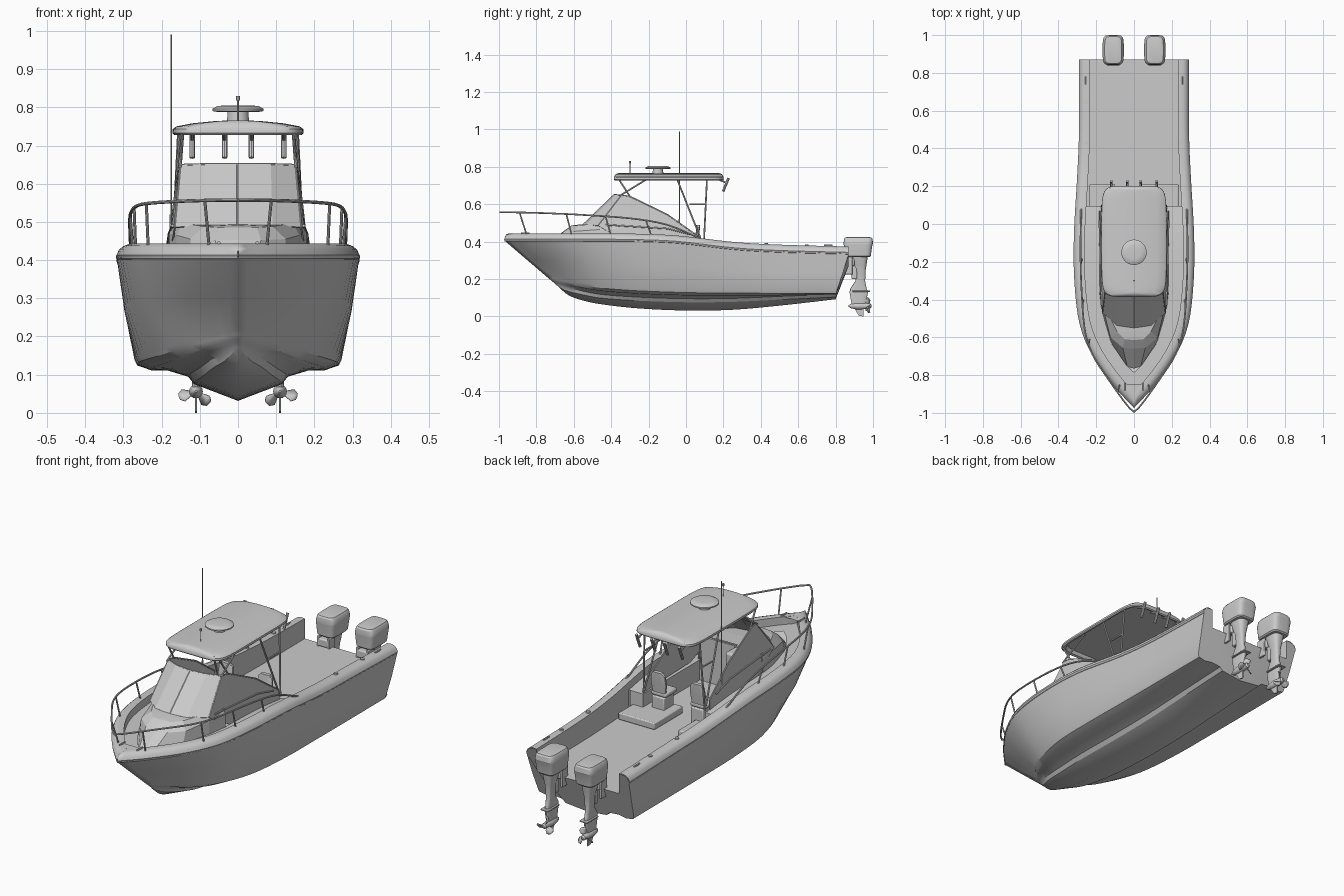
import bpy, bmesh, math
from mathutils import Vector as V

if "Cube" in bpy.data.objects:
    bpy.data.objects.remove(bpy.data.objects["Cube"])


def make(name, verts, faces, mirror=False, solid=0, bevel=0):
    me = bpy.data.meshes.new(name)
    me.from_pydata([tuple(v) for v in verts], [], faces)
    bm = bmesh.new()
    bm.from_mesh(me)
    bmesh.ops.remove_doubles(bm, verts=bm.verts, dist=1e-5)
    bmesh.ops.recalc_face_normals(bm, faces=bm.faces)
    bm.to_mesh(me)
    bm.free()
    ob = bpy.data.objects.new(name, me)
    bpy.context.collection.objects.link(ob)
    if solid:
        m = ob.modifiers.new("solid", 'SOLIDIFY')
        m.thickness, m.offset = solid, 0
    if bevel:
        m = ob.modifiers.new("bevel", 'BEVEL')
        m.width, m.segments = bevel, 2
    if mirror:
        ob.modifiers.new("mirror", 'MIRROR')
    return ob


def loft(name, rings, closed=False, caps=False, **kw):
    n = len(rings[0])
    faces = []
    for i in range(len(rings) - 1):
        for j in range(n if closed else n - 1):
            k = (j + 1) % n
            faces.append((i*n + j, i*n + k, (i+1)*n + k, (i+1)*n + j))
    if caps:
        faces += [tuple(range(n)), tuple((len(rings)-1)*n + j for j in range(n))]
    return make(name, [p for r in rings for p in r], faces, **kw)


def box(name, x0, x1, y0, y1, z0, z1, **kw):
    return loft(name, [[(x0, y0, z), (x1, y0, z), (x1, y1, z), (x0, y1, z)] for z in (z0, z1)],
                True, True, **kw)


def ring(cx, cy, z, hx, hy, e=2, n=24):
    # superellipse outline at height z
    out = []
    for i in range(n):
        a = 2*math.pi*(i + .5)/n
        c, s = math.cos(a), math.sin(a)
        out.append((cx + hx*math.copysign(abs(c)**(2/e), c),
                    cy + hy*math.copysign(abs(s)**(2/e), s), z))
    return out


def smooth(pts, k=4):
    # Catmull-Rom through the points
    p = [V(q) for q in pts]
    p = [2*p[0] - p[1]] + p + [2*p[-1] - p[-2]]
    out = []
    for i in range(1, len(p) - 2):
        a, b, c, d = p[i-1:i+3]
        for j in range(k):
            t = j/k
            out.append(.5*(2*b + (c-a)*t + (2*a-5*b+4*c-d)*t*t + (3*b-a-3*c+d)*t**3))
    return out + [p[-2]]


def tube(name, pts, r=.004, n=8, **kw):
    p = [V(q) for q in pts]
    u, rings = None, []
    for i in range(len(p)):
        t = (p[min(i+1, len(p)-1)] - p[max(i-1, 0)]).normalized()
        u = (t.orthogonal() if u is None else u - t*u.dot(t)).normalized()
        w = t.cross(u)
        rings.append([p[i] + r*(u*math.cos(2*math.pi*j/n) + w*math.sin(2*math.pi*j/n)) for j in range(n)])
    return loft(name, rings, True, True, **kw)


# hull rails, bow to stern
keel = smooth([(0, -.678, .155), (0, -.63, .115), (0, -.56, .088), (0, -.45, .065), (0, -.25, .043),
               (0, 0, .032), (0, .25, .036), (0, .5, .058), (0, .8, .092)])
strake = smooth([(0, -.70, .175), (.03, -.645, .14), (.065, -.56, .118), (.09, -.45, .098), (.11, -.25, .084),
                 (.115, 0, .076), (.115, .25, .078), (.115, .5, .09), (.115, .803, .104)])
chine = smooth([(0, -.736, .205), (.07, -.655, .19), (.14, -.57, .172), (.2, -.45, .152), (.25, -.25, .137),
                (.264, 0, .128), (.264, .25, .125), (.264, .5, .124), (.264, .805, .124)])
mid = smooth([(0, -.853, .305), (.1, -.755, .3), (.195, -.63, .295), (.258, -.49, .285), (.292, -.27, .27),
              (.297, -.02, .265), (.287, .25, .245), (.28, .5, .235), (.28, .838, .23)])
sheer = smooth([(0, -.97, .405), (.105, -.855, .405), (.215, -.7, .405), (.285, -.53, .405), (.313, -.3, .404),
                (.315, -.05, .394), (.298, .25, .36), (.288, .5, .345), (.288, .87, .335)])


def inset(w, dz):
    out = []
    for i, p in enumerate(sheer):
        t = sheer[min(i+1, len(sheer)-1)] - sheer[max(i-1, 0)]
        t.z = 0
        t.normalize()
        out.append(V((max(0, p.x - w*t.y), p.y + w*t.x, p.z + dz)))
    return out


def between(f, dz):
    # rail between strake and chine, its lift fading in from the stem
    return [a.lerp(b, f) + V((0, 0, dz*min(1, a.x/.06))) for a, b in zip(strake, chine)]


chine_top = [V((p.x + .006, p.y, p.z + .012)) if p.x else V((0, p.y - .014, p.z + .012)) for p in chine]
lip, top, inner = inset(-.003, .008), inset(.014, .033), inset(.055, .037)
bottom = [keel, strake, between(.1, .014), between(.45, .012), between(.75, -.002), chine]
loft("hull", bottom + [chine_top, mid, sheer], mirror=True)
loft("gunwale", [sheer, lip, inset(.004, .024), top, inset(.03, .039), inner], mirror=True)
tube("rub_rail", inset(.001, 0), .003, 6, mirror=True)

# decks: raised foredeck walkway, lower cockpit
foot = [(-.77, 0), (-.755, .035), (-.63, .12), (-.48, .165), (-.36, .18), (.3, .18)]


def foot_x(y):
    if y <= foot[0][0]:
        return 0
    for (a, xa), (b, xb) in zip(foot, foot[1:]):
        if y <= b:
            return xa + (xb - xa)*(y - a)/(b - a)
    return .18


fore = [p for p in inner if p.y < .12]
aft = inner[len(fore) - 1:]
loft("foredeck", [fore, [p - V((0, 0, .04)) for p in fore],
                  [V((min(p.x, foot_x(p.y)), p.y, p.z - .04)) for p in fore]], mirror=True)
FL = .27
loft("cockpit", [aft, [V((p.x, p.y, FL)) for p in aft], [V((0, p.y, FL)) for p in aft]], mirror=True)
box("cabin_floor", -.18, .18, -.42, .12, FL - .01, FL)
by = fore[-1].y
box("side_bulkhead", .175, .247, -.42, by, FL, fore[-1].z - .042, mirror=True)
stern = [r[-1] for r in bottom + [chine_top, mid, sheer, lip, top, inner]]
end = [V((inner[-1].x, .87, FL)), V((0, .87, FL))]
make("transom", stern + end, [tuple(range(len(stern) + 2))], mirror=True)
tip = [p for p in top if p.y < -.84]
loft("bow_platform", [tip, [V((0, p.y, p.z + .004)) for p in tip]], mirror=True)

# cabin trunk
loft("cabin_trunk", [
    [(0, -.765, .365), (.035, -.755, .365), (.125, -.63, .365), (.17, -.48, .365), (.185, -.36, .365)],
    [(0, -.66, .452), (.06, -.655, .452), (.125, -.6, .455), (.16, -.46, .465), (.18, -.36, .47)],
    [(0, -.615, .485), (.05, -.61, .485), (.09, -.57, .488), (.145, -.46, .497), (.168, -.36, .5)],
    [(0, -.61, .487), (0, -.6, .488), (0, -.57, .492), (0, -.46, .5), (0, -.36, .505)]], mirror=True)
box("cabin_bulkhead", -.175, .175, -.37, -.36, FL, .495)
box("dashboard", -.165, -.03, -.36, -.27, .40, .5, bevel=.01)

# windshield with side wings
low = [(0, -.55, .49), (.09, -.535, .49), (.165, -.47, .485), (.182, -.3, .385), (.183, -.1, .38), (.182, .07, .375)]
high = [(0, -.385, .65), (.085, -.375, .65), (.15, -.345, .648), (.154, -.3, .642), (.167, -.1, .545), (.18, .07, .425)]
loft("windshield", [low, high], solid=.005, mirror=True)
tube("windshield_top_frame", high, .004, mirror=True)
tube("windshield_corner", [low[2], high[2]], .004, mirror=True)
tube("windshield_mullion", [low[0], high[0]], .004)
tube("side_window_sill", [(.172, -.43, .49), (.18, -.1, .47), (.184, .02, .44)], .004, mirror=True)

# hardtop, hollow below, cambered across
HY = -.092
loft("hardtop", [ring(0, HY, z, .172*s, .294*s2, 7, 48) for s, s2, z in
                 [(.86, .92, .748), (.9, .95, .732), (.97, .985, .728), (1, 1, .733), (.995, .998, .743),
                  (.94, .99, .75), (.7, .975, .758), (.35, .95, .764), (.08, .92, .766)]], True, True)
loft("radar_base", [ring(0, -.15, z, r, r) for z, r in [(.755, .03), (.79, .027)]], True, True)
loft("radar_dome", [ring(0, -.15, z, r, r, 2, 32) for z, r in
                    [(.788, .055), (.79, .067), (.796, .067), (.803, .055), (.805, .035)]], True, True)
tube("mast_light_pole", [(0, -.3, .755), (0, -.3, .82)], .002)
tube("mast_light", [(0, -.3, .818), (0, -.3, .83)], .005)
tube("antenna", [(-.175, -.035, .4), (-.175, -.035, .65), (-.175, -.035, .66), (-.175, -.035, .99)], .0022)
tube("antenna_base", [(-.175, -.035, .4), (-.175, -.035, .52)], .004)
for i, x in enumerate((.035, .12)):
    tube("rod_holder_%d" % i, [(x, .198, .668), (x, .228, .74)], .007, mirror=True)
    tube("rod_holder_arm_%d" % i, [(x, .17, .735), (x, .215, .715)], .005, mirror=True)

# hardtop frame
for n, a, b in [("rear_post", (.172, .095, .38), (.155, .112, .735)),
                ("slanted_post", (.172, .085, .4), (.152, -.05, .74)),
                ("front_brace", (.152, -.355, .645), (.145, -.2, .74)),
                ("front_strut", (.152, -.3, .642), (.145, -.36, .735)),
                ("frame_crossbar", (.162, .02, .6), (.16, .107, .6))]:
    tube(n, [a, b], .0045, mirror=True)

# bow rail and stanchions
tube("bow_rail", smooth([(0, -.995, .557), (.04, -.955, .557), (.13, -.83, .555), (.22, -.69, .55), (.262, -.55, .543),
                         (.28, -.3, .525), (.283, -.1, .49), (.28, .08, .415)]), .0045, mirror=True)
for i, (a, b) in enumerate([((.075, -.85, .43), (.087, -.89, .556)), ((.235, -.61, .43), (.24, -.64, .548)),
                            ((.268, -.4, .43), (.272, -.43, .535)), ((.275, -.18, .42), (.282, -.215, .514))]):
    tube("stanchion_%d" % i, [a, b], .004, mirror=True)

# gunwale fittings
for i, (x, y, z) in enumerate([(.05, -.86, .446), (.255, .76, .38)]):
    tube("cleat_%d" % i, [(x, y - .022, z), (x, y + .022, z)], .004, mirror=True)
    box("cleat_foot_%d" % i, x - .004, x + .004, y - .01, y + .01, z - .012, z, mirror=True)
for i, (y, z) in enumerate([(.43, .378), (.645, .37)]):
    loft("gunwale_holder_%d" % i, [ring(.25, y, z + d, .01, .01, 2, 12) for d in (0, .015)], True, True, mirror=True)

# seats, boxes and wheel
box("port_platform", .03, .235, -.02, .21, FL, .305, bevel=.005)
box("helm_platform", -.235, -.1, .04, .21, FL, .305, bevel=.005)
for n, x in (("port", .11), ("helm", -.11)):
    box(n + "_seat_base", x - .035, x + .035, -.01, .07, FL, .365, bevel=.005)
    box(n + "_seat_cushion", x - .042, x + .042, -.03, .065, .365, .388, bevel=.008)
    loft(n + "_seat_back", [ring(x, y, z, w, .01, 4, 16) for y, z, w in
                            [(.055, .385, .036), (.06, .43, .042), (.065, .475, .038), (.066, .49, .025)]], True, True)
wheel = [(-.1 + .035*math.cos(a), -.245 - .012*math.sin(a), .455 + .033*math.sin(a))
         for a in [i*math.pi/10 for i in range(21)]]
tube("steering_wheel", wheel, .004)
tube("steering_column", [(-.1, -.245, .455), (-.1, -.28, .44)], .006)
for i in (0, 7, 13):
    tube("wheel_spoke_%d" % i, [(-.1, -.245, .455), wheel[i]], .003)

# twin outboards
MX = .11
loft("motor_cowl", [ring(MX, cy, z, hx, hy, 5, 32) for z, cy, hx, hy in
                    [(.318, .918, .044, .064), (.324, .918, .05, .07), (.385, .92, .056, .077), (.392, .921, .056, .079),
                     (.415, .921, .05, .076), (.422, .921, .045, .071), (.425, .921, .034, .058)]],
     True, True, mirror=True)
loft("motor_leg", [ring(MX, cy, z, hx, hy, 3, 20) for z, cy, hx, hy in
                   [(.325, .925, .034, .048), (.28, .93, .026, .036), (.25, .934, .019, .027), (.19, .932, .015, .026),
                    (.15, .922, .013, .044), (.13, .924, .013, .05), (.06, .922, .01, .036)]], True, True, mirror=True)
box("cavitation_plate", MX - .022, MX + .022, .89, .985, .132, .138, bevel=.002, mirror=True)
loft("gearcase", [[(MX + r*math.cos(a), y, .056 + r*math.sin(a)) for a in [k*math.pi/8 for k in range(16)]]
                  for y, r in [(.868, .003), (.882, .012), (.91, .018), (.94, .018), (.985, .013), (.992, .006)]],
     True, True, mirror=True)
loft("skeg", [[(MX + s*.003, y, z) for y, z in [(.895, .05), (.925, .004), (.95, 0), (.95, .05)]] for s in (-1, 1)],
     True, True, mirror=True)
for b in range(3):
    g = []
    for r, w in [(.01, .4), (.022, 1), (.038, 1), (.047, .4)]:
        row = []
        for s in (-1, 0, 1):
            a = b*2*math.pi/3 - .3 + s*.42*w
            row.append((MX + r*math.cos(a), .972 + s*.012*w, .056 + r*math.sin(a)))
        g.append(row)
    loft("propeller_blade_%d" % b, g, solid=.003, mirror=True)
box("motor_bracket", MX - .03, MX + .03, .84, .9, .27, .31, bevel=.006, mirror=True)
box("motor_swivel", MX - .016, MX + .016, .885, .915, .2, .31, bevel=.005, mirror=True)
for i, s in enumerate((-1, 1)):
    box("clamp_arm_%d" % i, MX + s*.03 - .006, MX + s*.03 + .006, .84, .89, .225, .32, bevel=.003, mirror=True)

# smooth shading with sharp creases; the cabin keeps flat facets
obs = [o for o in bpy.context.scene.objects if o.type == 'MESH' and o.name not in ("windshield", "cabin_trunk")]
for o in obs:
    o.select_set(True)
bpy.context.view_layer.objects.active = obs[0]
bpy.ops.object.shade_smooth_by_angle(angle=math.radians(28))
